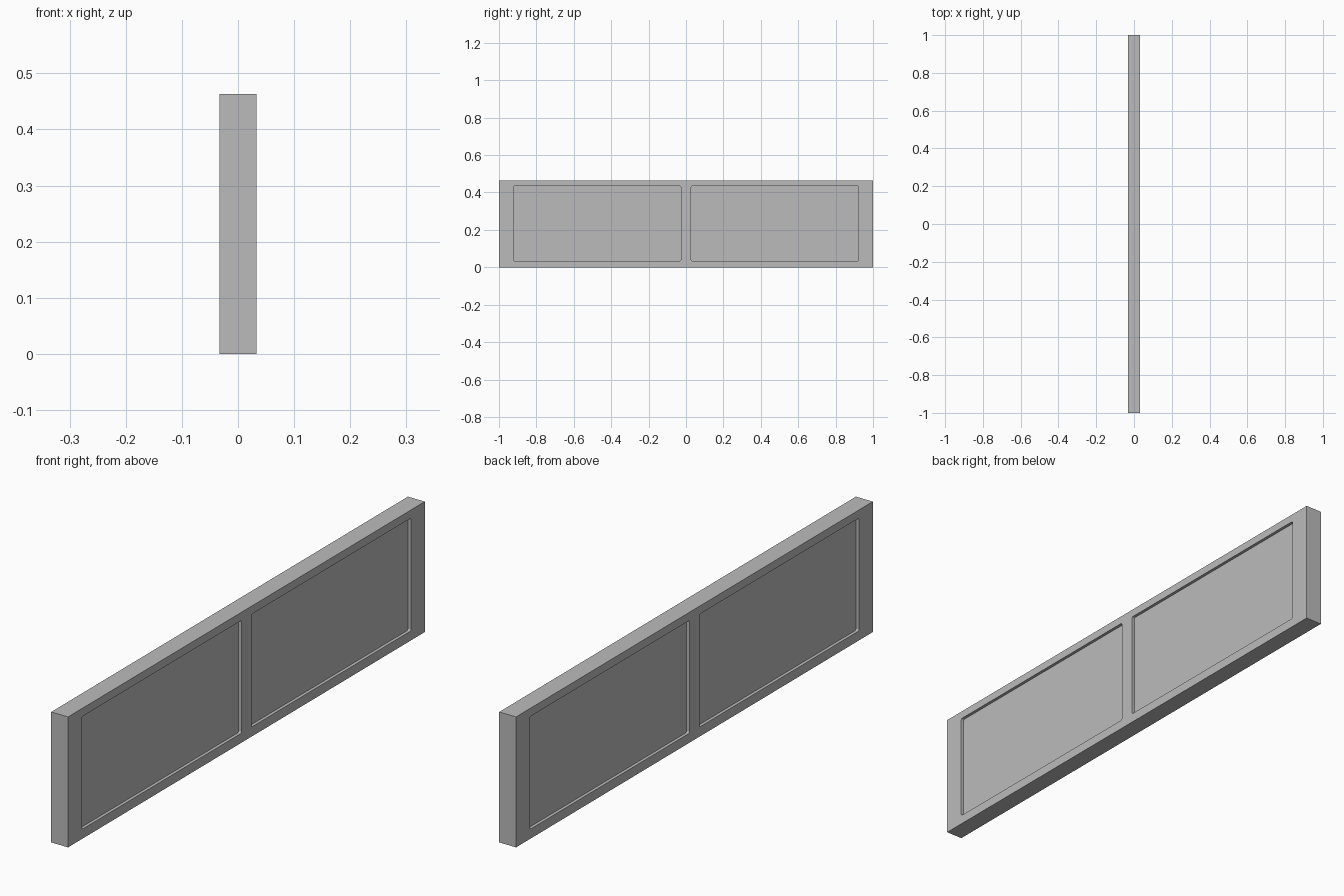
import bpy
import bmesh
from mathutils import Matrix

HALF_X, HEIGHT, DEPTH = 0.033, 0.463, 0.011

cube = bpy.data.objects.get("Cube")
if cube:
    bpy.data.objects.remove(cube, do_unlink=True)

grey = bpy.data.materials.new("plain_grey")
grey.use_nodes = True
grey.diffuse_color = (0.5, 0.5, 0.5, 1)
grey.node_tree.nodes["Principled BSDF"].inputs["Base Color"].default_value = (0.5, 0.5, 0.5, 1)


def make_box(name, low, high, corner=0):
    """Box between two corners, optionally rounding the edges along x."""
    bm = bmesh.new()
    size = [b - a for a, b in zip(low, high)]
    centre = [(a + b) / 2 for a, b in zip(low, high)]
    bmesh.ops.create_cube(bm, size=1, matrix=Matrix.Translation(centre) @ Matrix.Diagonal((*size, 1)))
    if corner:
        edges = [e for e in bm.edges if abs(e.verts[0].co.x - e.verts[1].co.x) > size[0] / 2]
        bmesh.ops.bevel(bm, geom=edges, offset=corner, segments=3, profile=0.5, affect='EDGES')
    mesh = bpy.data.meshes.new(name)
    bm.to_mesh(mesh)
    bm.free()
    mesh.materials.append(grey)
    obj = bpy.data.objects.new(name, mesh)
    bpy.context.collection.objects.link(obj)
    return obj


# Main slab
slab = make_box("wall_panel", (-HALF_X, -1, 0), (HALF_X, 1, HEIGHT))

# Two shallow rectangular recesses on each broad face
for side in (-1, 1):
    for end in (-1, 1):
        x0, x1 = sorted((side * (HALF_X - DEPTH), side * (HALF_X + 0.05)))
        y0, y1 = sorted((end * 0.028, end * 0.922))
        cutter = make_box("recess_cutter", (x0, y0, 0.034), (x1, y1, 0.434), 0.006)
        cutter.hide_render = True
        cutter.hide_set(True)
        cut = slab.modifiers.new("recess", 'BOOLEAN')
        cut.operation = 'DIFFERENCE'
        cut.solver = 'EXACT'
        cut.object = cutter

# Apply the cuts and discard the cutters
bpy.context.view_layer.update()
evaluated = slab.evaluated_get(bpy.context.evaluated_depsgraph_get())
result = bpy.data.meshes.new_from_object(evaluated)
cutters = [m.object for m in slab.modifiers]
slab.modifiers.clear()
slab.data = result
for cutter in cutters:
    bpy.data.objects.remove(cutter, do_unlink=True)
